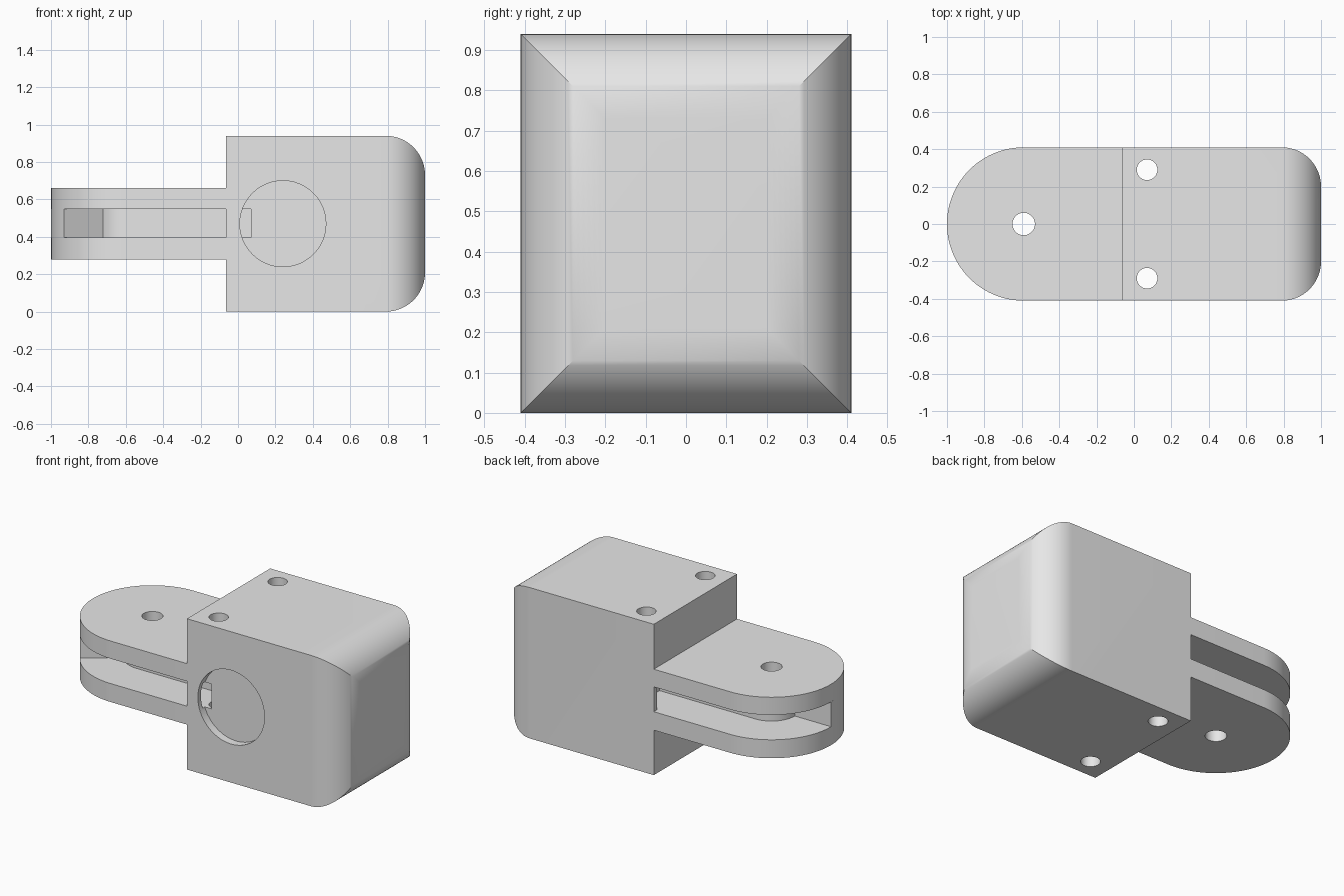
import bpy, bmesh, math
from mathutils import Vector

cube = bpy.data.objects.get("Cube")
if cube:
    bpy.data.objects.remove(cube, do_unlink=True)

grey = bpy.data.materials.new("light_grey")
grey.use_nodes = True
grey.diffuse_color = (0.8, 0.8, 0.8, 1)
grey.node_tree.nodes["Principled BSDF"].inputs["Base Color"].default_value = (0.8, 0.8, 0.8, 1)

HALF_W, HEIGHT = 0.41, 0.94
BACK_X, TIP_X = -0.065, 1.0
PIN_X = -0.59
SLOT_LO, SLOT_HI = 0.395, 0.55
FORK_LO, FORK_HI = 0.28, 0.66
TONGUE_R = 0.16


def arc(cx, cy, r, start, end, n=24):
    """Points along an arc, angles in degrees."""
    angles = [math.radians(start + (end - start) * i / n) for i in range(n + 1)]
    return [(cx + r * math.cos(a), cy + r * math.sin(a)) for a in angles]


def circle(cx, cy, r):
    return arc(cx, cy, r, 0, 360, 48)[:-1]


def prism(name, points, lo, hi, axis="z"):
    """Extrude a flat outline along z (outline in xy) or y (outline in xz)."""
    def place(p, h):
        return Vector((p[0], p[1], h)) if axis == "z" else Vector((p[0], h, p[1]))
    bm = bmesh.new()
    bottom = [bm.verts.new(place(p, lo)) for p in points]
    top = [bm.verts.new(place(p, hi)) for p in points]
    bm.faces.new(bottom)
    bm.faces.new(top)
    for i in range(len(points)):
        j = (i + 1) % len(points)
        bm.faces.new((bottom[i], bottom[j], top[j], top[i]))
    bmesh.ops.recalc_face_normals(bm, faces=bm.faces)
    mesh = bpy.data.meshes.new(name)
    bm.to_mesh(mesh)
    bm.free()
    mesh.materials.append(grey)
    obj = bpy.data.objects.new(name, mesh)
    bpy.context.collection.objects.link(obj)
    return obj


def activate(obj):
    bpy.ops.object.select_all(action="DESELECT")
    obj.select_set(True)
    bpy.context.view_layer.objects.active = obj


def combine(obj, tool, operation):
    """Apply a boolean and remove the tool object."""
    activate(obj)
    mod = obj.modifiers.new(operation.lower(), "BOOLEAN")
    mod.operation, mod.object, mod.solver = operation, tool, "EXACT"
    bpy.ops.object.modifier_apply(modifier=mod.name)
    bpy.data.objects.remove(tool, do_unlink=True)


def finish(obj):
    activate(obj)
    bpy.ops.object.shade_smooth_by_angle(angle=math.radians(30))


def rounded_end(lo, hi, r=0.21):
    """Rectangle outline with two rounded corners at the +x end."""
    return ([(BACK_X, lo)] + arc(TIP_X - r, lo + r, r, -90, 0)
            + arc(TIP_X - r, hi - r, r, 0, 90) + [(BACK_X, hi)])


def tongue_outline(r, end_x):
    """Straight bar with a round end about the pin."""
    return arc(PIN_X, 0, r, 90, 270, 48) + [(end_x, -r), (end_x, r)]


# Block: two rounded prisms intersected so the corner rounds meet in a mitre
block = prism("block", rounded_end(-HALF_W, HALF_W), 0, HEIGHT)
side = prism("side_cutter", rounded_end(0, HEIGHT), -0.6, 0.6, "y")
combine(block, side, "INTERSECT")

# Shallow round recess on the front
combine(block, prism("recess_cutter", circle(0.24, 0.47, 0.23), -0.6, -HALF_W + 0.05, "y"), "DIFFERENCE")

# Vertical holes, and the pockets joining them to the fork slot
for s in (-1, 1):
    combine(block, prism("hole_cutter", circle(0.07, s * 0.29, 0.055), -0.2, 1.2), "DIFFERENCE")
    ys = sorted((s * TONGUE_R, s * 0.38))
    pocket = [(-0.2, ys[0]), (0.07, ys[0]), (0.07, ys[1]), (-0.2, ys[1])]
    combine(block, prism("pocket_cutter", pocket, SLOT_LO, SLOT_HI), "DIFFERENCE")
finish(block)

# Fork: two round-ended plates, the tongue between them, and a stop wedge
plates = [("lower_plate", FORK_LO, SLOT_LO), ("upper_plate", SLOT_HI, FORK_HI)]
fork = [prism(n, tongue_outline(HALF_W, BACK_X + 0.005), lo, hi) for n, lo, hi in plates]
tongue = prism("tongue", tongue_outline(TONGUE_R, BACK_X + 0.005), SLOT_LO, SLOT_HI)
wedge = [(PIN_X, 0)] + arc(PIN_X, 0, HALF_W, 180, 214, 12)
combine(tongue, prism("stop_wedge", wedge, SLOT_LO, SLOT_HI), "UNION")

# Pin hole through the whole fork
for part in fork + [tongue]:
    combine(part, prism("pin_cutter", circle(PIN_X, 0, 0.06), 0, 1), "DIFFERENCE")
    finish(part)
